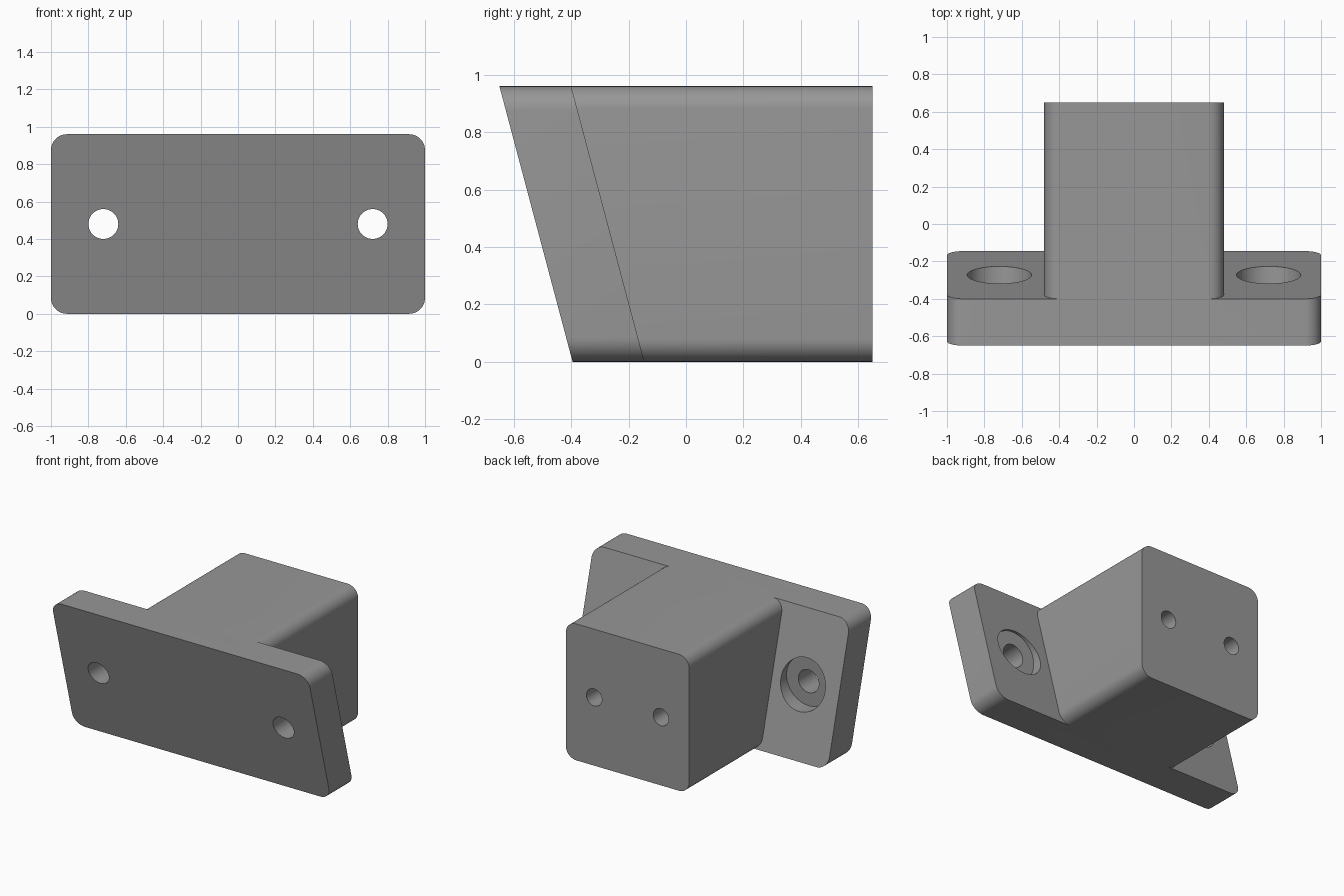
import bpy, bmesh, math

cube = bpy.data.objects.get("Cube")
if cube:
    bpy.data.objects.remove(cube, do_unlink=True)

HEIGHT = 0.96
MID = HEIGHT / 2
LEAN = -0.255 / HEIGHT      # forward lean of the plate per unit of height

grey = bpy.data.materials.new("plain grey")
grey.use_nodes = True
colour = (0.31, 0.31, 0.31, 1)
grey.diffuse_color = colour
grey.node_tree.nodes["Principled BSDF"].inputs["Base Color"].default_value = colour


def prism(name, outline, front, back):
    """Extrude an x-z outline along y; front and back give y for a height."""
    bm = bmesh.new()
    a = [bm.verts.new((x, front(z), z)) for x, z in outline]
    b = [bm.verts.new((x, back(z), z)) for x, z in outline]
    bm.faces.new(a)
    bm.faces.new(b[::-1])
    for i in range(len(a)):
        j = (i + 1) % len(a)
        bm.faces.new((a[j], a[i], b[i], b[j]))
    bmesh.ops.recalc_face_normals(bm, faces=bm.faces)
    mesh = bpy.data.meshes.new(name)
    bm.to_mesh(mesh)
    bm.free()
    mesh.materials.append(grey)
    obj = bpy.data.objects.new(name, mesh)
    bpy.context.collection.objects.link(obj)
    return obj


def rounded_rect(half_width, radius, steps=10):
    points = []
    for k, (sx, sz) in enumerate([(1, 1), (-1, 1), (-1, -1), (1, -1)]):
        cx, cz = sx * (half_width - radius), MID + sz * (MID - radius)
        for s in range(steps + 1):
            t = math.pi / 2 * (k + s / steps)
            points.append((cx + radius * math.cos(t), cz + radius * math.sin(t)))
    return points


def circle(x, radius, steps=48):
    return [(x + radius * math.cos(math.tau * s / steps),
             MID + radius * math.sin(math.tau * s / steps)) for s in range(steps)]


def boolean(target, other, operation):
    mod = target.modifiers.new(operation, 'BOOLEAN')
    mod.operation, mod.solver, mod.object = operation, 'EXACT', other
    bpy.context.view_layer.objects.active = target
    bpy.ops.object.modifier_apply(modifier=mod.name)
    bpy.data.objects.remove(other, do_unlink=True)


def cut_hole(target, x, radius, y0, y1):
    cutter = prism("hole_cutter", circle(x, radius), lambda z: y0, lambda z: y1)
    cutter.hide_render = True
    boolean(target, cutter, 'DIFFERENCE')


# Leaning mounting plate joined to the straight block behind it
bracket = prism("angled_bracket", rounded_rect(1.0, 0.085),
                lambda z: -0.395 + LEAN * z, lambda z: -0.145 + LEAN * z)
block = prism("rear_block", rounded_rect(0.48, 0.08),
              lambda z: -0.27 + LEAN * z, lambda z: 0.65)
boolean(bracket, block, 'UNION')

for side in (-1, 1):
    # Bolt hole through the plate, with a flat-bottomed counterbore behind
    cut_hole(bracket, side * 0.72, 0.08, -0.9, 0.2)
    cut_hole(bracket, side * 0.72, 0.172, -0.335, 0.2)
    # Blind hole in the back of the block
    cut_hole(bracket, side * 0.26, 0.06, 0.15, 0.8)

bpy.ops.object.select_all(action='DESELECT')
bracket.select_set(True)
bpy.context.view_layer.objects.active = bracket
bpy.ops.object.shade_smooth_by_angle(angle=math.radians(25))
